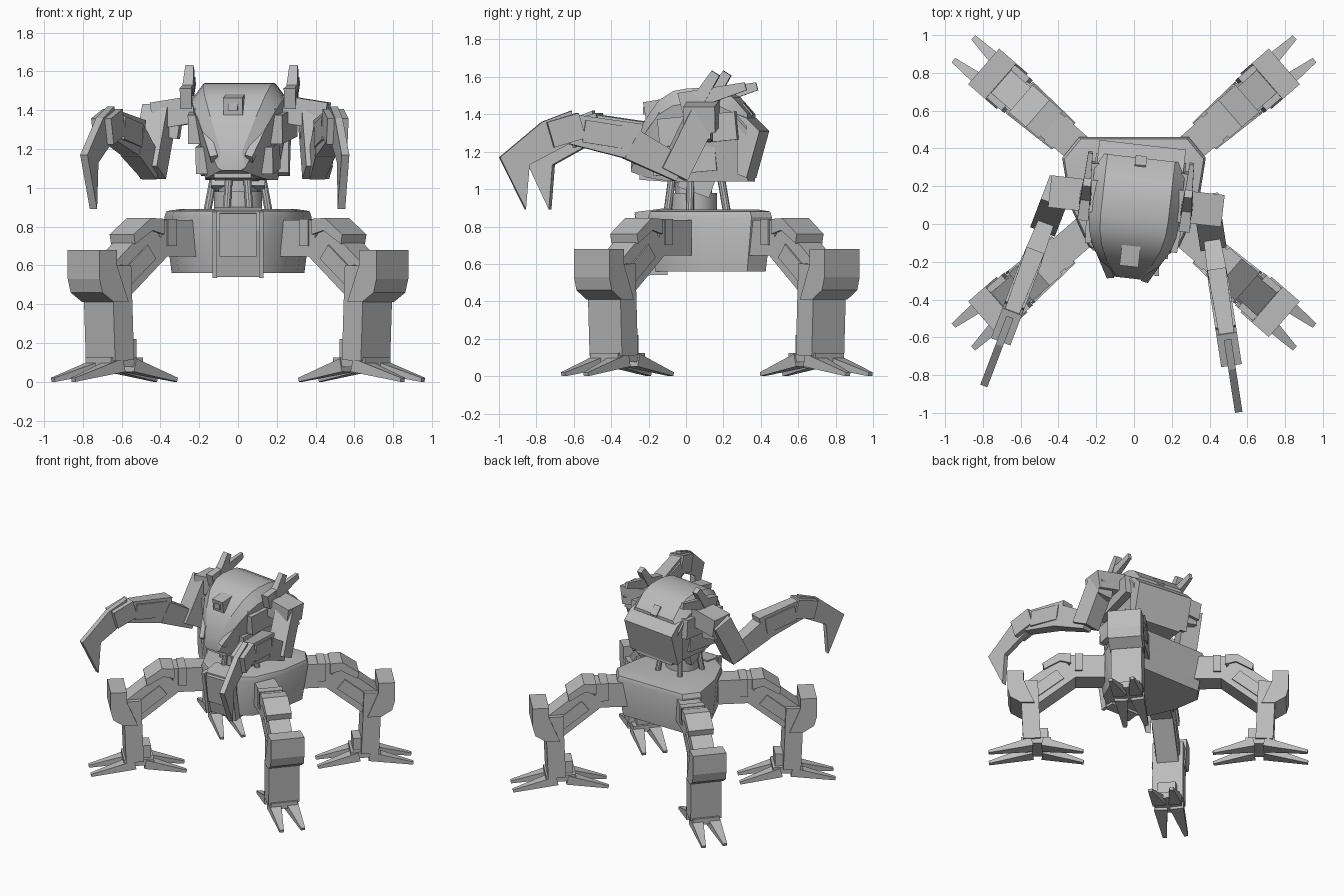
import bpy, bmesh, math
from mathutils import Matrix, Vector

if "Cube" in bpy.data.objects:
    bpy.data.objects.remove(bpy.data.objects["Cube"], do_unlink=True)

shade = (.5, .5, .5, 1)
grey = bpy.data.materials.new("armor_grey")
grey.use_nodes = True
grey.diffuse_color = shade
grey.node_tree.nodes["Principled BSDF"].inputs["Base Color"].default_value = shade


def loft(name, frame, rings, smooth=False):
    """Skin a row of equal-sized rings and cap both ends."""
    bm = bmesh.new()
    rows = [[bm.verts.new(frame @ Vector(point)) for point in ring] for ring in rings]
    for near, far in zip(rows, rows[1:]):
        for i in range(len(near)):
            bm.faces.new((near[i - 1], near[i], far[i], far[i - 1]))
    bm.faces.new(rows[0])
    bm.faces.new(rows[-1])
    bmesh.ops.recalc_face_normals(bm, faces=bm.faces)
    mesh = bpy.data.meshes.new(name)
    bm.to_mesh(mesh)
    bm.free()
    mesh.materials.append(grey)
    obj = bpy.data.objects.new(name, mesh)
    bpy.context.collection.objects.link(obj)
    if smooth:
        bpy.ops.object.select_all(action='DESELECT')
        obj.select_set(True)
        bpy.context.view_layer.objects.active = obj
        bpy.ops.object.shade_smooth_by_angle(angle=math.radians(30))


def prism(name, frame, profile, width):
    """Extrude a (forward, up) profile sideways."""
    loft(name, frame, [[(u, v, z) for u, z in profile] for v in (-width / 2, width / 2)])


def bar(name, frame, start, end, width, depth, side=0, splay=0, tip=1, sides=4):
    """Straight beam between two (forward, up) points, scaled by tip at its end."""
    a = Vector((start[0], side, start[1]))
    b = Vector((end[0], side + splay, end[1]))
    along = (b - a).normalized()
    across = Vector((0, 1, 0))
    across = (across - along * along.dot(across)).normalized()
    up = along.cross(across)
    step = math.pi / sides
    radius = 1 / (2 * math.cos(step))
    angles = [step * (2 * i + 1) for i in range(sides)]
    rings = [[centre + scale * radius * (across * width * math.cos(t) + up * depth * math.sin(t))
              for t in angles] for centre, scale in ((a, 1), (b, tip))]
    loft(name, frame, rings, smooth=sides > 4)


def heading(x, y, forward):
    """Frame on the ground at x, y whose first axis points along forward."""
    f = Vector((*forward, 0)).normalized()
    frame = Matrix((f, (-f.y, f.x, 0), (0, 0, 1))).transposed().to_4x4()
    frame.translation = (x, y, 0)
    return frame


# Hull: wide at the back, narrowing to the front plate
half_plan = [(.29, .46), (.38, .35), (.34, .1), (.24, -.12), (.13, -.2)]
plan = half_plan + [(-x, y) for x, y in reversed(half_plan)]
middle = .12
loft("hull", Matrix(), [[(x * size, middle + (y - middle) * size, z) for x, y in plan]
                        for z, size in ((.56, .9), (.85, 1), (.88, .97), (.89, .8))], smooth=True)

# Front plate with a raised panel and edge rails
front = heading(0, 0, (0, -1))
prism("front_plate", front, [(.1, .9), (.25, .88), (.25, .78), (.19, .54), (.1, .54)], width=.25)
bar("front_panel", front, (.25, .87), (.22, .65), width=.19, depth=.05)
for s in (-1, 1):
    bar("front_rail", front, (.25, .88), (.19, .54), width=.025, depth=.05, side=s * .12)

# Waist joint with pistons
waist = heading(0, .04, (0, -1))
bar("waist_ring", waist, (0, .87), (0, .98), width=.25, depth=.25, sides=16)
bar("waist_column", waist, (0, .9), (0, 1.1), width=.2, depth=.2, sides=12)
bar("waist_block", waist, (-.1, 1), (.07, 1.06), width=.28, depth=.1)
for s in (-1, 1):
    for place, ahead, out in (("rear", -.18, .1), ("side", .02, .16), ("front", .14, .06)):
        bar(place + "_piston", waist, (ahead, .87), (ahead * .8, 1.08), width=.04, depth=.04,
            side=s * out, splay=-s * out / 4, sides=10)


def leg(part, frame):
    bar(part + "hip", frame, (-.5, .74), (-.24, .74), width=.16, depth=.19)
    bar(part + "hip_band", frame, (-.34, .77), (-.28, .77), width=.18, depth=.14)
    bar(part + "thigh", frame, (-.24, .74), (.06, .5), width=.16, depth=.2)
    bar(part + "thigh_panel", frame, (-.17, .67), (.02, .52), width=.18, depth=.09)
    prism(part + "knee_cover", frame,
          [(-.25, .84), (-.16, .845), (-.04, .76), (-.05, .71), (-.17, .78), (-.25, .76)], width=.19)
    bar(part + "shin", frame, (.04, .11), (.06, .6), width=.23, depth=.13)
    prism(part + "shin_guard", frame,
          [(.02, .41), (.12, .41), (.2, .46), (.22, .53), (.22, .68), (.1, .68), (.1, .6)], width=.25)
    bar(part + "heel", frame, (-.08, .17), (.02, .17), width=.14, depth=.1)
    bar(part + "ankle", frame, (-.1, .1), (.12, .1), width=.2, depth=.05)
    for end, reach in ((-1, .34), (1, .36)):
        for s in (-1, 1):
            bar(part + "toe", frame, (end * .04, .085), (end * reach, .01), width=.1, depth=.07,
                side=s * .06, splay=s * .02, tip=.3)


# Four legs set on the diagonals
for side, sx in (("left", 1), ("right", -1)):
    for end, sy, foot_y in (("front", -1, -.36), ("back", 1, .69)):
        leg(f"{end}_{side}_", heading(sx * .63, foot_y, (sx, sy * .87)))

# Cabin: turned slightly, roof and sides falling away toward the nose
turn = (Matrix.Translation((.02, .1, 0)) @ Matrix.Rotation(math.radians(-6.5), 4, 'Z')
        @ Matrix.Translation((-.01, -.1, 0)))
cabin = turn @ front
crown = .08


def cabin_section(y):
    ahead = max(0, crown - y)
    roof = 1.54 - 7 * abs(y - crown) ** 3
    half = .24 - 3.3 * ahead ** 3
    outline = [(half * .7, 1.04 + ahead ** 3), (half, roof - .08), (half * .75, roof)]
    outline += [(-x, z) for x, z in reversed(outline)]
    return [(x, y, z) for x, z in outline]


loft("cabin", turn, [cabin_section(.35 - crown * i) for i in range(9)], smooth=True)
prism("rear_ledge", cabin, [(-.3, 1.4), (-.35, 1.38), (-.42, 1.31), (-.35, 1.06), (-.3, 1.08)], width=.46)
bar("chin", cabin, (-.05, 1.08), (.24, 1.09), width=.24, depth=.1, tip=.8)
bar("sensor", cabin, (.1, 1.44), (.22, 1.42), width=.1, depth=.09)
bar("sensor_lens", cabin, (.2, 1.42), (.23, 1.42), width=.05, depth=.04)
bar("roof_hatch", cabin, (-.35, 1.39), (-.3, 1.45), width=.06, depth=.03)

# Side armour, cheek rails, tail fins and shoulders
for s in (-1, 1):
    bar("side_pod", cabin, (.12, 1.3), (-.3, 1.34), width=.07, depth=.15, side=s * .21, splay=s * .03)
    bar("lower_pod", cabin, (.16, 1.14), (-.18, 1.17), width=.06, depth=.14, side=s * .17)
    bar("cheek_rail", cabin, (.1, 1.4), (.28, 1.15), width=.04, depth=.05, side=s * .19, splay=-s * .1)
    bar("fin", cabin, (0, 1.46), (-.35, 1.55), width=.06, depth=.11, side=s * .27, tip=.4)
    bar("fin_prong", cabin, (-.1, 1.48), (-.19, 1.62), width=.06, depth=.07, side=s * .27, tip=.7)
    outward = turn @ heading(0, 0, (s, 0))
    bar("shoulder", outward, (.2, 1.41), (.45, 1.37), width=.17, depth=.14, side=s * .12)
    bar("shoulder_joint", outward, (.36, 1.4), (.38, 1.26), width=.12, depth=.12, side=s * .12)


def arm(part, frame):
    bar(part + "upper_arm", frame, (.01, 1.4), (.17, 1.08), width=.14, depth=.15)
    bar(part + "elbow", frame, (.13, 1.1), (.4, 1.24), width=.08, depth=.13, tip=1.3)
    bar(part + "forearm", frame, (.36, 1.25), (.72, 1.32), width=.1, depth=.2, tip=.8)
    bar(part + "forearm_panel", frame, (.4, 1.27), (.66, 1.31), width=.11, depth=.12)
    bar(part + "wrist", frame, (.67, 1.34), (.84, 1.29), width=.11, depth=.14)
    prism(part + "claw", frame,
          [(.72, 1.42), (.88, 1.36), (1.11, 1.17), (.97, .89), (.95, 1.13), (.72, 1.25)], width=.04)


# Two arms reaching forward, each along its own line
arm("left_", heading(.385, .1, (.17, -1.1)))
arm("right_", heading(-.4, .18, (-.4, -1.05)))
